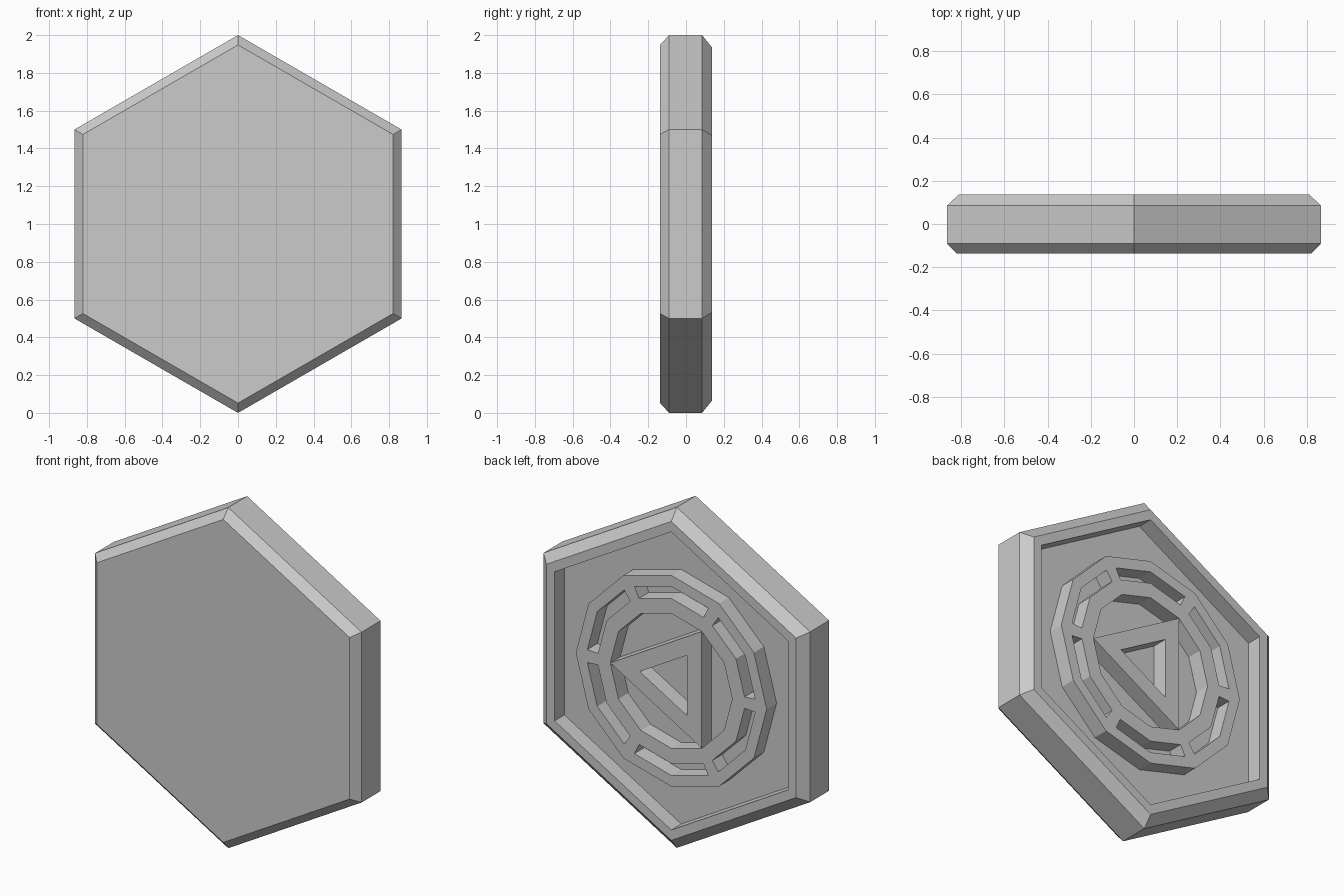
import bpy
import bmesh
from math import sin, cos, pi, radians

FLOOR, TOP = 0.045, 0.137  # recess floor and back rim along y

if "Cube" in bpy.data.objects:
    bpy.data.objects.remove(bpy.data.objects["Cube"])

grey = bpy.data.materials.new("plain_grey")
grey.use_nodes = True
colour = (0.6, 0.6, 0.6, 1)
grey.diffuse_color = colour
grey.node_tree.nodes["Principled BSDF"].inputs["Base Color"].default_value = colour


def polar(r, angle, y):
    return (r * cos(angle), y, 1 + r * sin(angle))


def finish(name, bm):
    bmesh.ops.recalc_face_normals(bm, faces=bm.faces)
    mesh = bpy.data.meshes.new(name)
    bm.to_mesh(mesh)
    bm.free()
    mesh.materials.append(grey)
    obj = bpy.data.objects.new(name, mesh)
    bpy.context.collection.objects.link(obj)
    return obj


def loft(name, sides, start, profile, closed=False):
    """Join regular polygons given as (radius, y) into one solid."""
    bm = bmesh.new()
    loops = [[bm.verts.new(polar(r, start + 2 * pi * i / sides, y))
              for i in range(sides)] for r, y in profile]
    pairs = list(zip(loops, loops[1:]))
    if closed:
        pairs.append((loops[-1], loops[0]))
    else:
        bm.faces.new(loops[0])
        bm.faces.new(loops[-1])
    for a, b in pairs:
        for i in range(sides):
            j = (i + 1) % sides
            bm.faces.new((a[i], a[j], b[j], b[i]))
    return finish(name, bm)


def slotted_ring(name, radii, bridge):
    """Twelve-sided ring with six arc slots separated by narrow bridges."""
    bm = bmesh.new()
    step = pi / 6
    angles = []
    for k in range(6):
        mid = k * 2 * step
        angles += [mid - bridge, mid, mid + bridge, mid + step]

    def on_polygon(r, a):
        return r * cos(step / 2) / cos(a % step - step / 2)

    grid = [[bm.verts.new(polar(on_polygon(r, a), a, TOP)) for r in radii]
            for a in angles]
    for i, row in enumerate(grid):
        following = grid[(i + 1) % len(grid)]
        for j in range(len(radii) - 1):
            if j == 1 and i % 4 > 1:
                continue  # open slot
            bm.faces.new((row[j], row[j + 1], following[j + 1], following[j]))
    # Extrude down just below the recess floor
    result = bmesh.ops.extrude_face_region(bm, geom=bm.faces[:], use_keep_orig=True)
    for v in result["geom"]:
        if isinstance(v, bmesh.types.BMVert):
            v.co.y = FLOOR - 0.01
    return finish(name, bm)


# Chamfered hexagonal plate with a recessed back
loft("hexagon_plate", 6, pi / 2, [
    (0.948, -TOP), (1, -0.09), (1, 0.085),
    (0.936, TOP), (0.875, TOP), (0.875, FLOOR)])

# Raised ring with arc slots
slotted_ring("slotted_ring", (0.396, 0.485, 0.555, 0.62), radians(4))

# Raised triangular frame in the middle
base = FLOOR - 0.01
loft("triangle_frame", 3, 0, [
    (0.396, base), (0.396, TOP), (0.205, TOP), (0.205, base)], closed=True)
